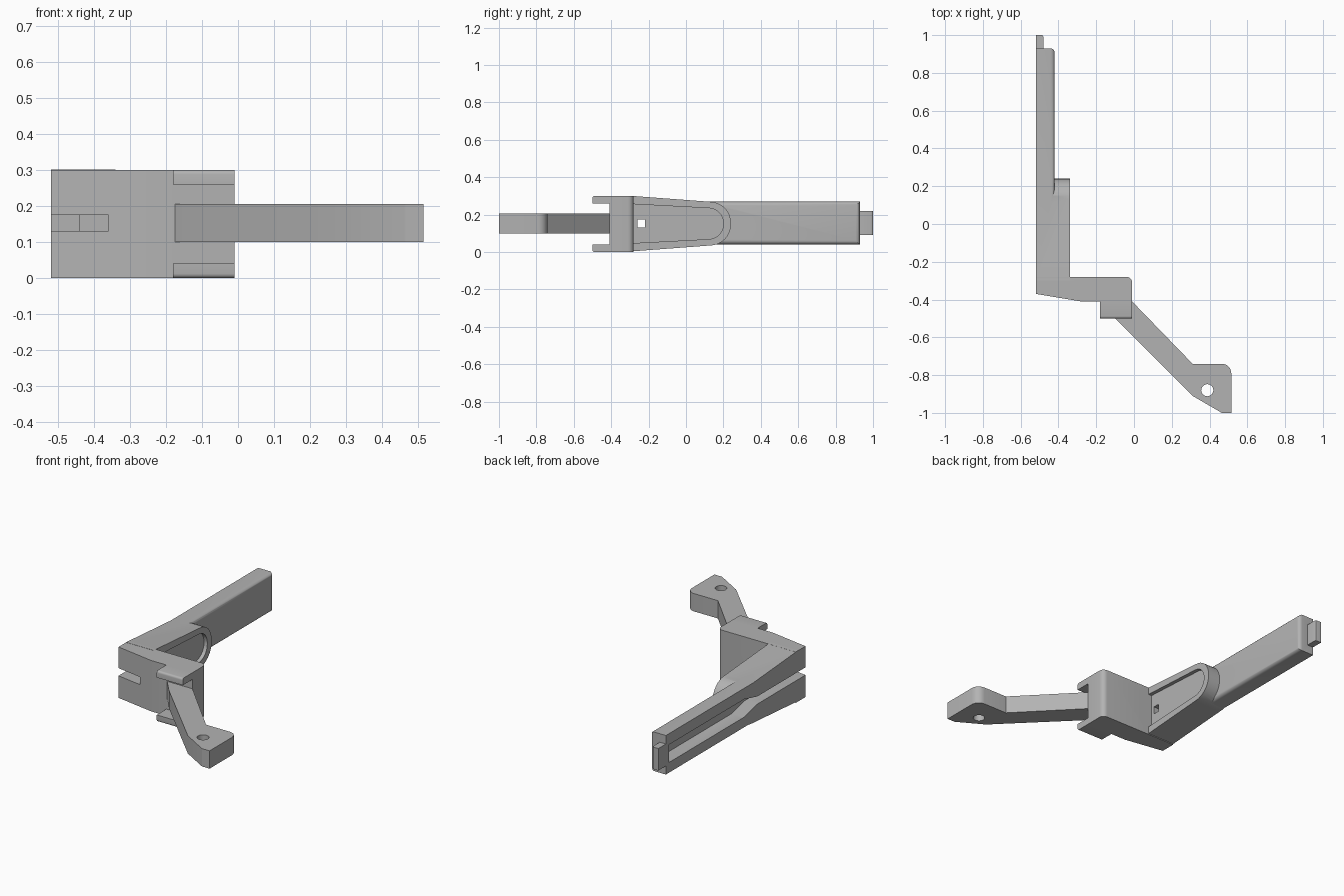
import bpy, bmesh, math
from mathutils import Vector

cube = bpy.data.objects.get("Cube")
if cube:
    bpy.data.objects.remove(cube, do_unlink=True)

grey = bpy.data.materials.new("plain grey")
grey.use_nodes = True
colour = (0.45, 0.45, 0.45, 1)
grey.diffuse_color = colour
grey.node_tree.nodes["Principled BSDF"].inputs["Base Color"].default_value = colour


def prism(name, points, low, high, axis="z"):
    """Extrude an outline: (x, y) along z, or (y, z) along x."""
    bm = bmesh.new()
    place = (lambda a, b: (a, b, low)) if axis == "z" else (lambda a, b: (low, a, b))
    face = bm.faces.new([bm.verts.new(place(*p)) for p in points])
    shift = Vector((0, 0, high - low) if axis == "z" else (high - low, 0, 0))
    out = bmesh.ops.extrude_face_region(bm, geom=[face])
    bmesh.ops.translate(bm, vec=shift,
                        verts=[v for v in out["geom"] if isinstance(v, bmesh.types.BMVert)])
    bmesh.ops.recalc_face_normals(bm, faces=bm.faces)
    mesh = bpy.data.meshes.new(name)
    bm.to_mesh(mesh)
    bm.free()
    mesh.materials.append(grey)
    obj = bpy.data.objects.new(name, mesh)
    bpy.context.collection.objects.link(obj)
    return obj


def box(name, x, y, z):
    return prism(name, [(x[0], y[0]), (x[1], y[0]), (x[1], y[1]), (x[0], y[1])], *z)


def apply(obj, mod):
    with bpy.context.temp_override(object=obj, active_object=obj, selected_objects=[obj]):
        bpy.ops.object.modifier_apply(modifier=mod.name)


def combine(obj, other, operation):
    mod = obj.modifiers.new("combine", "BOOLEAN")
    mod.operation, mod.solver, mod.object = operation, "EXACT", other
    apply(obj, mod)
    bpy.data.objects.remove(other, do_unlink=True)


def round_edges(obj, width, test, segments=5):
    """Round the edges whose two ends both pass the test."""
    bm = bmesh.new()
    bm.from_mesh(obj.data)
    edges = [e for e in bm.edges if all(test(v.co) for v in e.verts)]
    bmesh.ops.bevel(bm, geom=edges, offset=width, segments=segments,
                    profile=0.5, affect="EDGES")
    bm.to_mesh(obj.data)
    bm.free()


def tongue(y0, half0, y1, half1, radius, mid=0.152, steps=8):
    """Tapered outline with a rounded far end."""
    top = [(y0, half0)]
    for i in range(steps + 1):
        a = math.pi / 2 * (1 - i / steps)
        top.append((y1 - radius + radius * math.cos(a),
                    half1 - radius + radius * math.sin(a)))
    return [(y, mid + h) for y, h in top] + [(y, mid - h) for y, h in reversed(top)]


# Corner block, with a sloping front face
bracket = prism("bracket", [(-.52, -.37), (-.28, -.41), (-.01, -.41),
                            (-.01, -.28), (-.52, -.28)], 0, .3)
round_edges(bracket, .03, lambda c: c.x > -.1 and c.y > -.3)

# Tapered cheek with a rounded end, and the long arm
cheek = prism("cheek", tongue(-.30, .149, .24, .117, .112), -.52, -.34, "x")
arm = box("arm", (-.52, -.42), (0, .93), (.04, .27))
round_edges(arm, .022, lambda c: c.x > -.45)
tip = box("arm_tip", (-.52, -.48), (.9, 1), (.09, .22))
round_edges(tip, .01, lambda c: c.y > .95 and c.x > -.5, 3)

# Two lugs that hold the leg
lugs = []
for name, z, outer in (("lower_lug", (0, .04), 0), ("upper_lug", (.26, .3), .3)):
    lug = box(name, (-.18, -.01), (-.5, -.38), z)
    round_edges(lug, .012, lambda c, o=outer: c.y < -.45 and abs(c.z - o) < .01, 4)
    lugs.append(lug)
for part in [cheek, arm, tip] + lugs:
    combine(bracket, part, "UNION")

# Recess in the cheek, the hollow outer channel and the small square hole
cuts = [
    prism("recess_cutter", tongue(-.28, .104, .2, .083, .08), -.362, -.3, "x"),
    prism("channel_cutter", [(-.5, .13), (.08, .13), (.2, .1), (.9, .1),
                             (.9, .205), (.2, .205), (.08, .175), (-.5, .175)],
          -.6, -.44, "x"),
    box("front_slot_cutter", (-.6, -.36), (-.5, -.3), (.13, .175)),
    box("square_hole_cutter", (-.5, -.3), (-.26, -.22), (.13, .175)),
]
for cut in cuts:
    combine(bracket, cut, "DIFFERENCE")

# Slanted leg and its drilled foot
leg = prism("leg", [(-.175, -.41), (-.01, -.41), (.31, -.74), (.515, -.74),
                    (.515, -1), (.465, -1), (.31, -.91), (-.1, -.5)], .1, .205)
round_edges(leg, .05, lambda c: c.x > .5 and c.y > -.8, 6)
hole = [(.388 + .032 * math.cos(i * math.tau / 24),
         -.88 + .032 * math.sin(i * math.tau / 24)) for i in range(24)]
combine(leg, prism("foot_hole_cutter", hole, 0, .3), "DIFFERENCE")

# Smooth the rounded surfaces and keep the corners sharp
for obj in (bracket, leg):
    with bpy.context.temp_override(object=obj, active_object=obj, selected_objects=[obj],
                                   selected_editable_objects=[obj]):
        bpy.ops.object.shade_smooth_by_angle(angle=math.radians(30))
